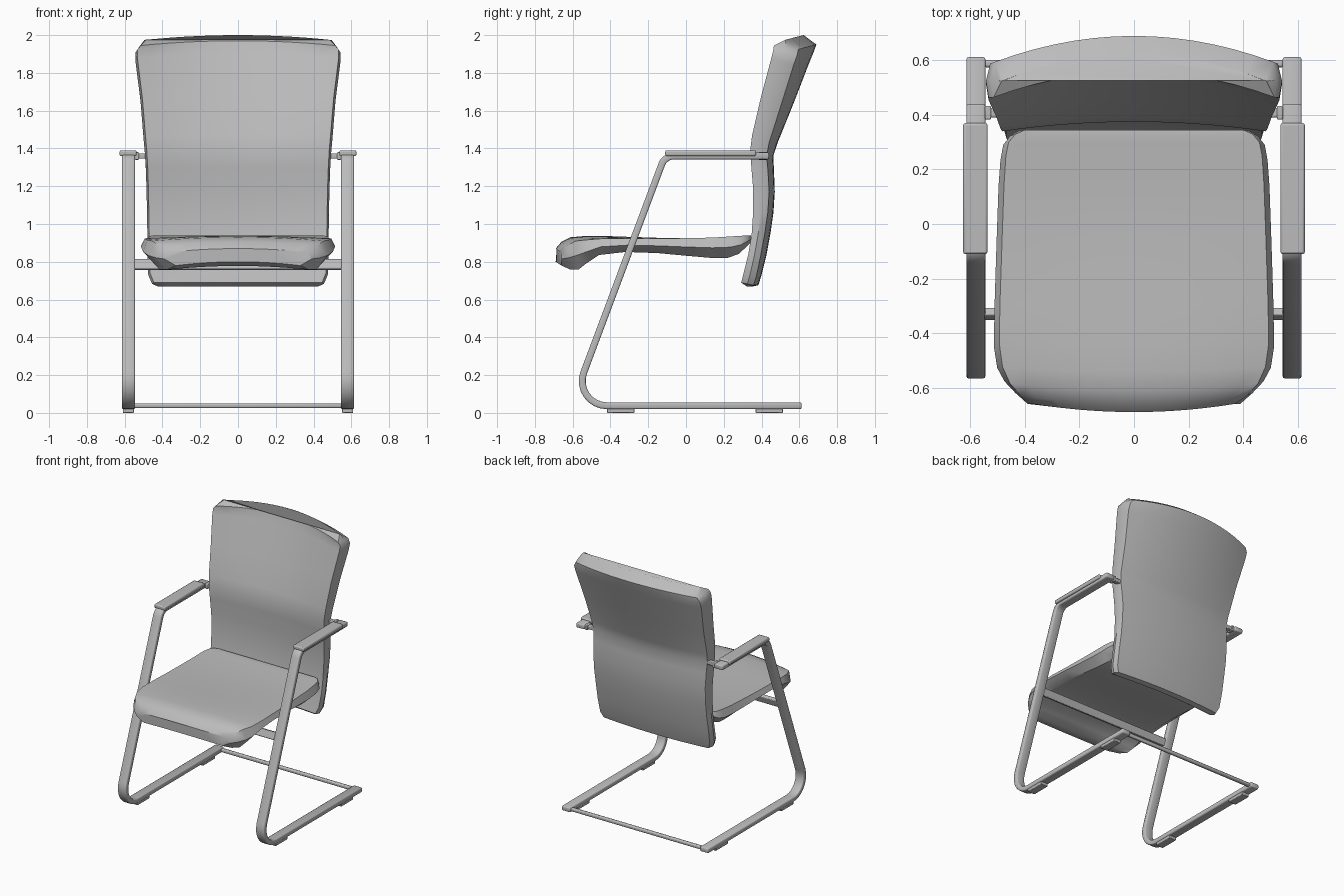
import bpy, bmesh, math
from mathutils import Vector

cube = bpy.data.objects.get("Cube")
if cube:
    bpy.data.objects.remove(cube, do_unlink=True)

grey = bpy.data.materials.new("plain grey")
grey.use_nodes = True
grey.diffuse_color = (0.5, 0.5, 0.5, 1)
grey.node_tree.nodes["Principled BSDF"].inputs["Base Color"].default_value = (0.5, 0.5, 0.5, 1)


def finish(name, bm, bevel=0, ribbon=0, angle=30):
    bmesh.ops.recalc_face_normals(bm, faces=bm.faces)
    mesh = bpy.data.meshes.new(name)
    bm.to_mesh(mesh)
    bm.free()
    ob = bpy.data.objects.new(name, mesh)
    bpy.context.collection.objects.link(ob)
    mesh.materials.append(grey)
    if ribbon:
        mod = ob.modifiers.new("thickness", 'SOLIDIFY')
        mod.thickness, mod.offset = ribbon, 0
        mod.use_even_offset = True
    if bevel:
        mod = ob.modifiers.new("bevel", 'BEVEL')
        mod.width, mod.segments = bevel, 2
        mod.limit_method, mod.angle_limit = 'ANGLE', math.radians(40)
    bpy.ops.object.select_all(action='DESELECT')
    ob.select_set(True)
    bpy.context.view_layer.objects.active = ob
    bpy.ops.object.shade_smooth_by_angle(angle=math.radians(angle))
    return ob


def box(name, center, size, bevel=0.005, tilt=0):
    bm = bmesh.new()
    bmesh.ops.create_cube(bm, size=1)
    bmesh.ops.scale(bm, vec=size, verts=bm.verts)
    ob = finish(name, bm, bevel)
    ob.location = center
    ob.rotation_euler.x = tilt
    return ob


def cushion(name, rows, inset, under, droop, n=14):
    """Loft of rows: face point (y, z), reverse point (y, z), half width, bow in y."""
    bm = bmesh.new()
    rings = []
    for (fy, fz), (by, bz), w, bow, drop in rows:
        def point(u, y, z, half):
            return bm.verts.new((u * half, y - bow * u * u, z - drop * droop * u * u))
        us = [2 * i / n - 1 for i in range(n + 1)]
        my, mz = (fy + by) / 2, (fz + bz) / 2
        ring = [point(u, fy, fz, w - inset) for u in us]
        ring.append(point(1, my, mz, w))
        ring += [point(u, by, bz, w - under) for u in reversed(us)]
        ring.append(point(-1, my, mz, w))
        rings.append(ring)
    for a, b in zip(rings, rings[1:]):
        for i in range(len(a)):
            j = (i + 1) % len(a)
            bm.faces.new((a[i], a[j], b[j], b[i]))
    for ring in (rings[0], rings[-1]):
        bm.faces.new(ring)
    bmesh.ops.remove_doubles(bm, verts=bm.verts, dist=0.0005)
    bmesh.ops.dissolve_degenerate(bm, edges=bm.edges, dist=0.0005)
    return finish(name, bm, angle=35)


def fillet(a, corner, b, r, steps=8):
    """Arc points rounding the corner between a and b."""
    a, c, b = Vector(a), Vector(corner), Vector(b)
    d1, d2 = (a - c).normalized(), (b - c).normalized()
    half = d1.angle(d2) / 2
    centre = c + (d1 + d2).normalized() * (r / math.sin(half))
    p, q = c + d1 * r / math.tan(half) - centre, c + d2 * r / math.tan(half) - centre
    total = p.angle(q)
    return [centre + (p * math.sin((1 - k / steps) * total)
                      + q * math.sin(k / steps * total)) / math.sin(total)
            for k in range(steps + 1)]


# Backrest: curved shell, wider and more bowed towards the top
cushion("backrest", [
    ((.345, .668), (.346, .668), .42, .02, 0),
    ((.317, .69), (.383, .676), .455, .025, 0),
    ((.33, .74), (.397, .72), .475, .025, 0),
    ((.36, .84), (.425, .83), .48, .03, 0),
    ((.378, .95), (.447, .95), .48, .03, 0),
    ((.386, 1.07), (.463, 1.06), .482, .03, 0),
    ((.386, 1.18), (.47, 1.17), .484, .03, 0),
    ((.378, 1.3), (.466, 1.28), .488, .032, 0),
    ((.375, 1.39), (.462, 1.36), .493, .035, 0),
    ((.395, 1.47), (.485, 1.43), .5, .045, 0),
    ((.46, 1.67), (.57, 1.64), .516, .065, 0.2),
    ((.538, 1.9), (.655, 1.86), .543, .085, 0.7),
    ((.553, 1.945), (.678, 1.915), .543, .09, 0.9),
    ((.56, 1.97), (.69, 1.95), .525, .095, 1),
    ((.622, 2.0), (.623, 2.0), .495, .097, 1),
], inset=0.01, under=0.015, droop=0.025)

# Seat: waterfall front edge, tapered underside
cushion("seat", [
    ((-.69, .87), (-.69, .8), .39, -.03, 1),
    ((-.66, .905), (-.64, .778), .435, -.03, 1),
    ((-.61, .93), (-.595, .778), .475, -.025, 1),
    ((-.54, .936), (-.545, .81), .502, -.015, 1),
    ((-.44, .937), (-.46, .85), .514, 0, .7),
    ((-.3, .932), (-.32, .86), .512, 0, .4),
    ((-.15, .927), (-.15, .85), .507, 0, .2),
    ((0, .925), (0, .832), .502, 0, 0),
    ((.14, .928), (.14, .82), .497, 0, 0),
    ((.25, .935), (.22, .82), .49, 0, 0),
    ((.3, .938), (.28, .842), .48, 0, 0),
    ((.33, .94), (.315, .875), .455, 0, 0),
    ((.345, .938), (.342, .9), .42, 0, 0),
], inset=0.02, under=0.06, droop=0.02)

# Side frame centre line in the y-z plane
back_end, heel = (.612, .038), (-.607, .038)
elbow, arm_end = (-.112, 1.36), (.44, 1.36)
path = ([Vector(back_end)] + fillet(back_end, heel, elbow, .13)
        + fillet(heel, elbow, arm_end, .07) + [Vector(arm_end)])

for side, s in (("left", 1), ("right", -1)):
    # Bent flat tube: floor runner, leg and arm in one piece
    bm = bmesh.new()
    pairs = [[bm.verts.new((s * .58 + dx, p.x, p.y)) for dx in (-.035, .035)] for p in path]
    for a, b in zip(pairs, pairs[1:]):
        bm.faces.new((a[0], a[1], b[1], b[0]))
    finish(side + "_frame", bm, bevel=.008, ribbon=.036)
    # Arm pad, link to the backrest and floor pads
    box(side + "_arm_pad", (s * .582, .13, 1.375), (.09, .48, .03), .008)
    box(side + "_arm_link", (s * .52, .408, 1.36), (.09, .034, .028))
    box(side + "_arm_link_collar", (s * .535, .408, 1.36), (.022, .05, .04))
    for end, y in (("front", -.345), ("rear", .44)):
        box(f"{side}_{end}_floor_pad", (s * .58, y, .0125), (.06, .145, .025), .004)

# Cross members between the side frames
box("seat_crossbar", (0, -.33, .785), (1.1, .03, .056), .005, tilt=-.36)
box("rear_floor_rod", (0, .588, .038), (1.1, .026, .026), .008)
